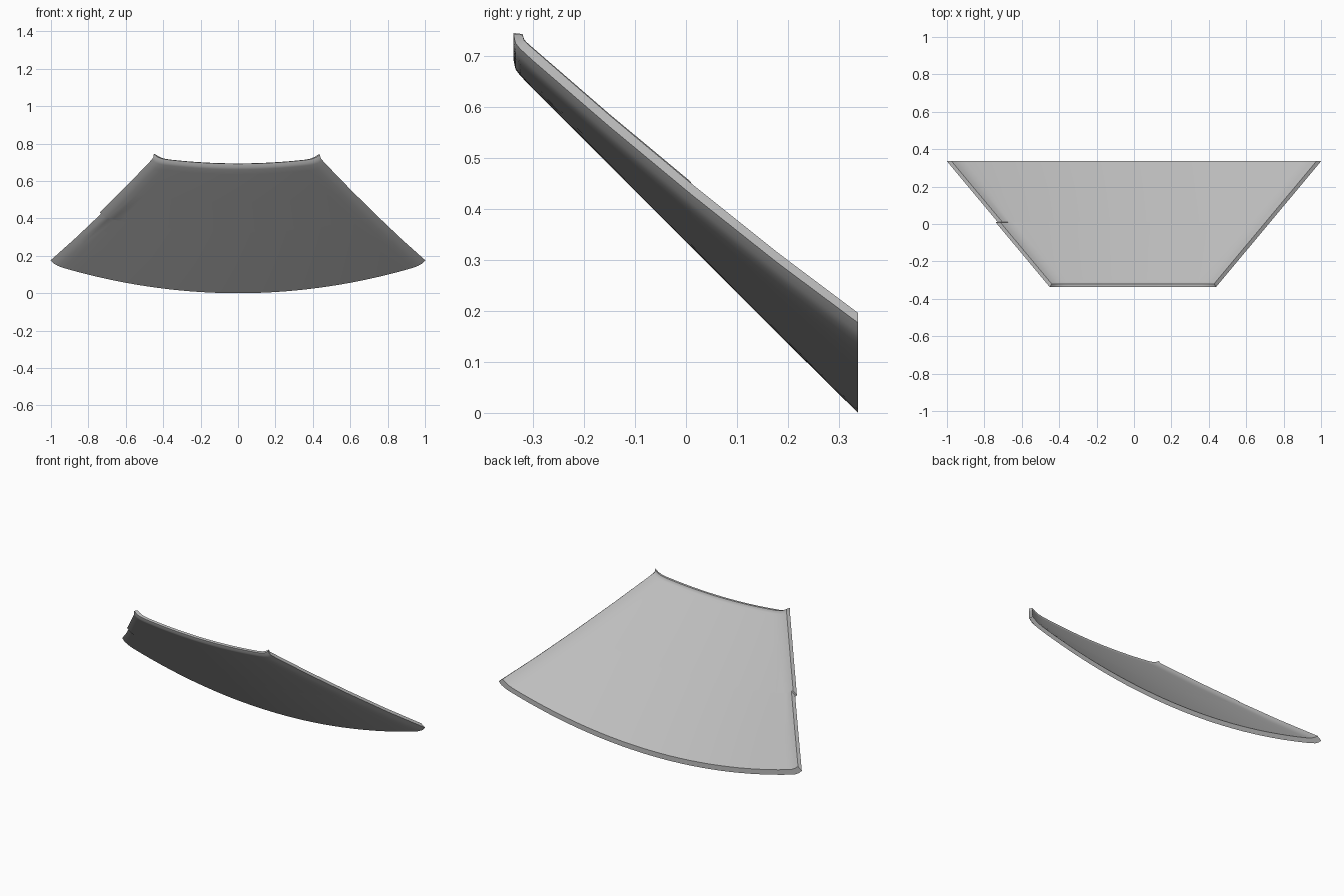
import bpy
import bmesh
import math

if "Cube" in bpy.data.objects:
    bpy.data.objects.remove(bpy.data.objects["Cube"], do_unlink=True)

SAG = 0.155      # transverse curvature of the sheet
N = 28           # divisions across the flat of the sheet

# Lengthwise section (y, z), back edge to turned-up front lip
OUTER = [(0.337, 0), (0.18, 0.155), (0.011, 0.324), (0.009, 0.326), (-0.15, 0.485),
         (-0.30, 0.635), (-0.325, 0.661), (-0.334, 0.673), (-0.338, 0.692)]
INNER = [(y, z + 0.03) for y, z in OUTER[:6]] + [
    (-0.312, 0.677), (-0.317, 0.683), (-0.320, 0.694)]

# Side flange section: distance in from the edge, rise above the sheet
OUTER_FLANGE = [(0.07, 0), (0.04, 0.002), (0.017, 0.008), (0, 0.021)]
INNER_FLANGE = [(0.095, 0), (0.065, 0.002), (0.042, 0.009), (0.025, 0.018)]


def half_width(y, side):
    step = 0.012 if side < 0 and y < 0.01 else 0
    return 0.72 + 0.835 * y + step


def row(point, flange):
    """One crosswise row of points, from the right flange to the left one."""
    y, z = point
    right, left = ([(s * (half_width(y, s) - d), rise) for d, rise in flange]
                   for s in (-1, 1))
    a, b = right[0][0], left[0][0]
    flat = [(a + (b - a) * i / N, 0) for i in range(1, N)]
    return [(x, y, z + SAG * x * x + rise) for x, rise in right[::-1] + flat + left]


# Sheet metal panel: a closed loop of rows, skinned and capped at both sides
bm = bmesh.new()
loop = [row(p, OUTER_FLANGE) for p in OUTER] + [row(p, INNER_FLANGE) for p in INNER[::-1]]
grid = [[bm.verts.new(co) for co in r] for r in loop]
count = len(grid)
for j in range(count):
    r, s = grid[j], grid[(j + 1) % count]
    for i in range(len(r) - 1):
        bm.faces.new((r[i], r[i + 1], s[i + 1], s[i]))
for j in range(len(OUTER) - 1):
    k = count - 1 - j
    for end in (0, -1):
        bm.faces.new((grid[j][end], grid[j + 1][end], grid[k - 1][end], grid[k][end]))
bmesh.ops.recalc_face_normals(bm, faces=bm.faces)
mesh = bpy.data.meshes.new("curved_panel")
bm.to_mesh(mesh)
bm.free()
panel = bpy.data.objects.new("curved_panel", mesh)
bpy.context.collection.objects.link(panel)

# Plain grey metal
grey = bpy.data.materials.new("light_grey")
grey.use_nodes = True
colour = (0.52, 0.52, 0.52, 1)
grey.diffuse_color = colour
grey.node_tree.nodes["Principled BSDF"].inputs["Base Color"].default_value = colour
mesh.materials.append(grey)

bpy.context.view_layer.objects.active = panel
panel.select_set(True)
bpy.ops.object.shade_smooth_by_angle(angle=math.radians(30))
